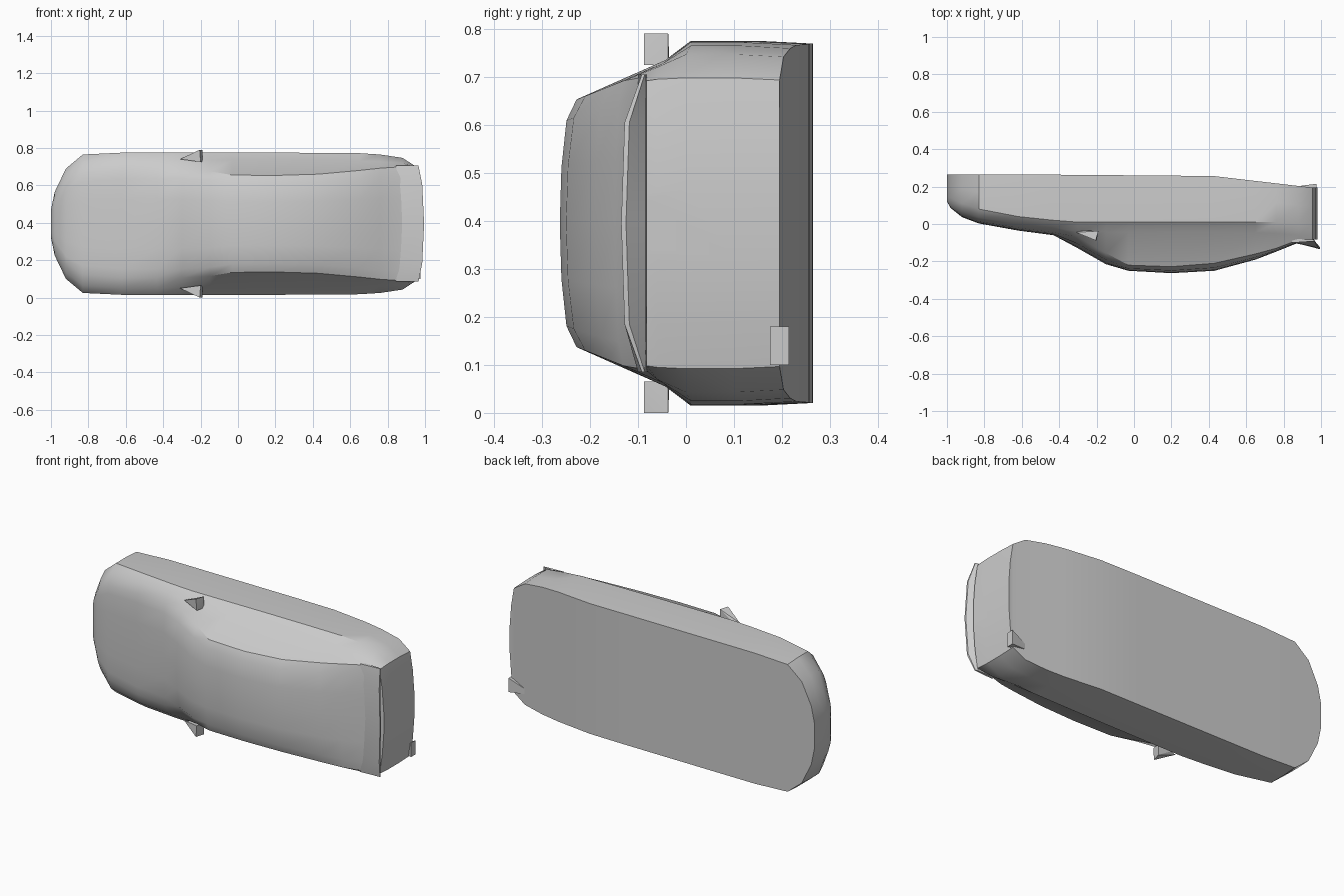
import bpy, bmesh, math

if "Cube" in bpy.data.objects:
    bpy.data.objects.remove(bpy.data.objects["Cube"])

MID = 0.395  # the car lies on its side: length = x, roof towards -y, width = z


def finish(name, bm, angle):
    bmesh.ops.recalc_face_normals(bm, faces=bm.faces)
    mesh = bpy.data.meshes.new(name)
    bm.to_mesh(mesh)
    bm.free()
    obj = bpy.data.objects.new(name, mesh)
    bpy.context.collection.objects.link(obj)
    bpy.ops.object.select_all(action='DESELECT')
    obj.select_set(True)
    bpy.context.view_layer.objects.active = obj
    bpy.ops.object.shade_smooth_by_angle(angle=math.radians(angle))
    return obj


def loft(name, rings, angle):
    bm = bmesh.new()
    loops = [[bm.verts.new(p) for p in ring] for ring in rings]
    n = len(loops[0])
    for a, b in zip(loops, loops[1:]):
        for i in range(n):
            j = (i + 1) % n
            bm.faces.new((a[i], a[j], b[j], b[i]))
    bm.faces.new(loops[0])
    bm.faces.new(loops[-1])
    return finish(name, bm, angle)


def hull(name, points):
    bm = bmesh.new()
    for p in points:
        bm.verts.new(p)
    bmesh.ops.convex_hull(bm, input=bm.verts[:])
    return finish(name, bm, 20)


def floor_y(x):
    if x < 0.42:
        return 0.265 - 0.008 * max(0, x + 0.6)
    return 0.257 - 0.062 * min(1, (x - 0.42) / 0.53)


# Body stations: x, centre y, roof edge (w, y), belt (w, y), side (w, y)
stations = [
    (-1.0, .12, .05, .122, .06, .13, .075, .15),
    (-.98, .085, .11, .09, .15, .11, .17, .14),
    (-.92, .037, .21, .047, .26, .07, .295, .11),
    (-.83, .003, .27, .013, .33, .035, .37, .08),
    (-.62, -.035, .29, -.02, .345, .0, .38, .04),
    (-.43, -.06, .29, -.045, .345, -.018, .38, .02),
    (-.3, -.13, .29, -.07, .34, -.04, .38, .01),
    (-.15, -.215, .28, -.155, .34, -.043, .38, .01),
    (-.03, -.25, .26, -.22, .34, -.043, .38, .01),
    (.2, -.263, .258, -.228, .34, -.043, .38, .01),
    (.43, -.25, .265, -.21, .34, -.043, .379, .01),
    (.65, -.19, .285, -.16, .335, -.046, .377, .01),
    (.76, -.148, .297, -.13, .332, -.05, .37, .01),
    (.88, -.1, .305, -.085, .325, -.06, .352, .0),
    (.955, -.085, .297, -.082, .3, -.06, .303, .0),
    (.972, -.083, .19, -.082, .2, -.06, .202, .0),
    (.982, -.082, .06, -.082, .07, -.06, .072, .0),
]

rings = []
for x, yc, wr, yr, wb, yb, ws, ys in stations:
    yf = floor_y(x)
    d = yr - yc
    half = [(wr * .45, yc + d * .1), (wr * .83, yc + d * .4), (wr, yr),
            (wb, yb), (ws, ys), (ws, (ys + yf) / 2), (ws * .985, yf)]
    profile = [(0, yc)] + half + [(-w, y) for w, y in reversed(half)]
    rings.append([(x, y, MID + w) for w, y in profile])
loft("car_body", rings, 32)

# Rear spoiler: swept lip, thickest in the middle
lip = []
for w, root, tip, yt, thick in ((-.31, .845, .965, -.092, .006), (-.21, .86, .985, -.128, .01),
                                (0, .875, .995, -.135, .01), (.21, .86, .985, -.128, .01),
                                (.31, .845, .965, -.092, .006)):
    z = MID + w
    lip.append([(root, -.1, z), (tip, yt, z), (tip, yt + thick, z),
                (.95 + .01 * (w == 0), -.083, z), (root, -.08, z)])
loft("rear_spoiler", lip, 20)

# Side mirrors: wedges pointing forward
for side, name in ((1, "upper_side_mirror"), (-1, "lower_side_mirror")):
    hull(name, [(x, y, MID + side * w) for x, y, w in (
        (-.31, -.045, .345), (-.27, -.035, .345),
        (-.205, -.088, .395), (-.19, -.037, .395),
        (-.2, -.088, .33), (-.19, -.037, .33))])

# Exhaust: tapered box under the tail
hull("exhaust", [(.975, y, z) for y in (.175, .215) for z in (.1, .18)]
     + [(.86, .2, z) for z in (.11, .13)])
